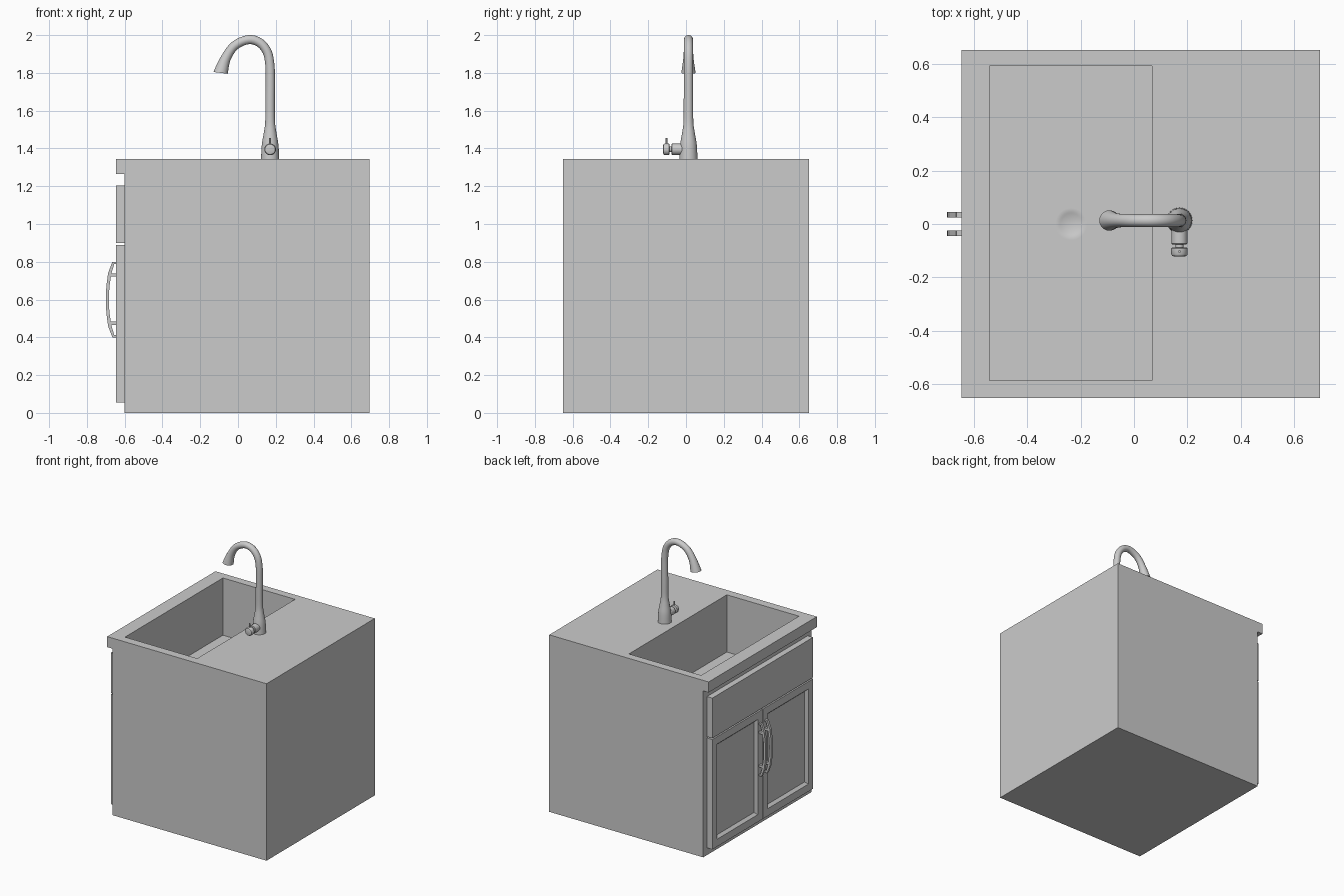
import bpy, bmesh, math
from mathutils import Vector

if "Cube" in bpy.data.objects:
    bpy.data.objects.remove(bpy.data.objects["Cube"])


def finish(bm, name, smooth=False):
    bmesh.ops.recalc_face_normals(bm, faces=bm.faces)
    me = bpy.data.meshes.new(name)
    bm.to_mesh(me)
    bm.free()
    ob = bpy.data.objects.new(name, me)
    bpy.context.collection.objects.link(ob)
    if smooth:
        bpy.ops.object.select_all(action='DESELECT')
        ob.select_set(True)
        bpy.context.view_layer.objects.active = ob
        bpy.ops.object.shade_smooth_by_angle(angle=math.radians(40))
    return ob


def box_bm(x, y, z):
    bm = bmesh.new()
    bmesh.ops.create_cube(bm, size=1)
    for v in bm.verts:
        v.co = [(a + b) / 2 + c * (b - a) for (a, b), c in zip((x, y, z), v.co)]
    return bm


def box(name, x, y, z):
    return finish(box_bm(x, y, z), name)


def extrude_y(name, pts, y0, y1):
    """Extrude an x-z outline along y."""
    bm = bmesh.new()
    f = bm.faces.new([bm.verts.new((x, y0, z)) for x, z in pts])
    r = bmesh.ops.extrude_face_region(bm, geom=[f])
    vs = [g for g in r['geom'] if isinstance(g, bmesh.types.BMVert)]
    bmesh.ops.translate(bm, vec=(0, y1 - y0, 0), verts=vs)
    return finish(bm, name)


def tube(name, stations, side, n=24):
    """Rings along a path of (point, radius, tangent)."""
    bm = bmesh.new()
    rings = []
    for p, r, t in stations:
        up = t.cross(side).normalized()
        rings.append([bm.verts.new(p + r * (math.cos(a) * side + math.sin(a) * up))
                      for a in (2 * math.pi * i / n for i in range(n))])
    for a, b in zip(rings, rings[1:]):
        for i in range(n):
            bm.faces.new((a[i], a[(i + 1) % n], b[(i + 1) % n], b[i]))
    bm.faces.new(rings[0])
    bm.faces.new(rings[-1])
    return finish(bm, name, True)


def turned(name, origin, axis, side, profile, n=24):
    """Turned part from (distance along axis, radius) pairs."""
    o, ax = Vector(origin), Vector(axis)
    return tube(name, [(o + ax * d, r, ax) for d, r in profile], Vector(side), n)


# Cabinet body with overhanging counter lip, hollowed by the basin
body = extrude_y("cabinet_body", [(-0.60, 0), (0.695, 0), (0.695, 1.345),
                                  (-0.645, 1.345), (-0.645, 1.265), (-0.60, 1.265)],
                 -0.65, 0.65)
cutter = box("basin_cutter", (-0.54, 0.067), (-0.586, 0.59), (0.91, 1.5))
mod = body.modifiers.new("basin", 'BOOLEAN')
mod.object, mod.operation, mod.solver = cutter, 'DIFFERENCE', 'EXACT'
bpy.context.view_layer.objects.active = body
bpy.ops.object.modifier_apply(modifier="basin")
bpy.data.objects.remove(cutter)

# Drain disc
turned("drain", (-0.235, 0, 0.905), (0, 0, 1), (1, 0, 0),
       [(0, 0.06), (0.009, 0.06), (0.009, 0.045), (0.006, 0.04)], 32)

# False drawer front
box("drawer_front", (-0.645, -0.59), (-0.605, 0.605), (0.90, 1.205))

# Handle outline: bowed strip
outer = [(-0.645, 0.80), (-0.665, 0.80), (-0.688, 0.74), (-0.697, 0.67)]
inner = [(-0.645, 0.795), (-0.656, 0.785), (-0.671, 0.735), (-0.681, 0.665)]
mid = 0.60
bow = (outer[1:] + [(-0.70, mid)] + [(x, 2 * mid - z) for x, z in reversed(outer[1:])]
       + [(x, 2 * mid - z) for x, z in inner[1:]] + [(-0.684, mid)] + list(reversed(inner[1:])))

for s, label in ((-1, "right"), (1, "left")):
    # Door with moulded recessed panel
    bm = box_bm((-0.645, -0.59), sorted((s * 0.003, s * 0.605)), (0.055, 0.89))
    bm.faces.ensure_lookup_table()
    face = min(bm.faces, key=lambda f: f.calc_center_median().x)
    bmesh.ops.inset_region(bm, faces=[face], thickness=0.056, use_even_offset=True)
    bmesh.ops.inset_region(bm, faces=[face], thickness=0.018, depth=0, use_even_offset=True)
    for v in face.verts:
        v.co.x += 0.02
    finish(bm, label + "_door")
    # Handle and its two posts
    y0, y1 = sorted((s * 0.024, s * 0.044))
    extrude_y(label + "_handle", bow, y0, y1)
    for i, z in enumerate((0.73, 0.475)):
        box(f"{label}_handle_post_{i}", (-0.682, -0.64), (y0, y1), (z - 0.009, z + 0.009))
    for i, z in enumerate((0.80, 0.40)):
        zz = sorted((z, z - 0.012 if z > mid else z + 0.012))
        box(f"{label}_handle_end_{i}", (-0.664, -0.64), (y0, y1), zz)

# Tap: flared base, gooseneck and flared outlet (x, z, radius)
path = [(0.17, 1.345, 0.048), (0.17, 1.42, 0.044), (0.17, 1.48, 0.034), (0.17, 1.54, 0.026),
        (0.17, 1.65, 0.025), (0.171, 1.76, 0.0245), (0.169, 1.84, 0.024), (0.155, 1.91, 0.024),
        (0.115, 1.96, 0.024), (0.055, 1.976, 0.024), (-0.018, 1.944, 0.024),
        (-0.065, 1.877, 0.027), (-0.092, 1.80, 0.038)]
P = [Vector(p) for p in path]
P = [2 * P[0] - P[1]] + P + [2 * P[-1] - P[-2]]
stations, steps = [], 4
for i in range(1, len(P) - 2):
    a, b, c, d = P[i - 1:i + 3]
    last = i == len(P) - 3
    for k in range(steps + last):
        t = k / steps
        q = 0.5 * (2 * b + (c - a) * t + (2 * a - 5 * b + 4 * c - d) * t * t
                   + (3 * b - a - 3 * c + d) * t ** 3)
        g = 0.5 * ((c - a) + 2 * (2 * a - 5 * b + 4 * c - d) * t
                   + 3 * (3 * b - a - 3 * c + d) * t * t)
        stations.append((Vector((q.x, 0.013, q.y)), q.z, Vector((g.x, 0, g.y)).normalized()))
# outlet lip tilts towards level
p, r, t = stations[-1]
stations[-1] = (p, r, Vector((-0.13, 0, -1)).normalized())
tube("tap", stations, Vector((0, 1, 0)))

# Tap valve, knob and pin
turned("tap_valve", (0.17, 0, 1.395), (0, -1, 0), (1, 0, 0),
       [(0.0, 0.03), (0.073, 0.03), (0.077, 0.026), (0.077, 0.015), (0.088, 0.015),
        (0.088, 0.027), (0.091, 0.031), (0.112, 0.031), (0.119, 0.027), (0.122, 0.018)])
turned("tap_pin", (0.17, -0.103, 1.42), (0, 0, 1), (1, 0, 0), [(0, 0.005), (0.034, 0.005)], 12)
